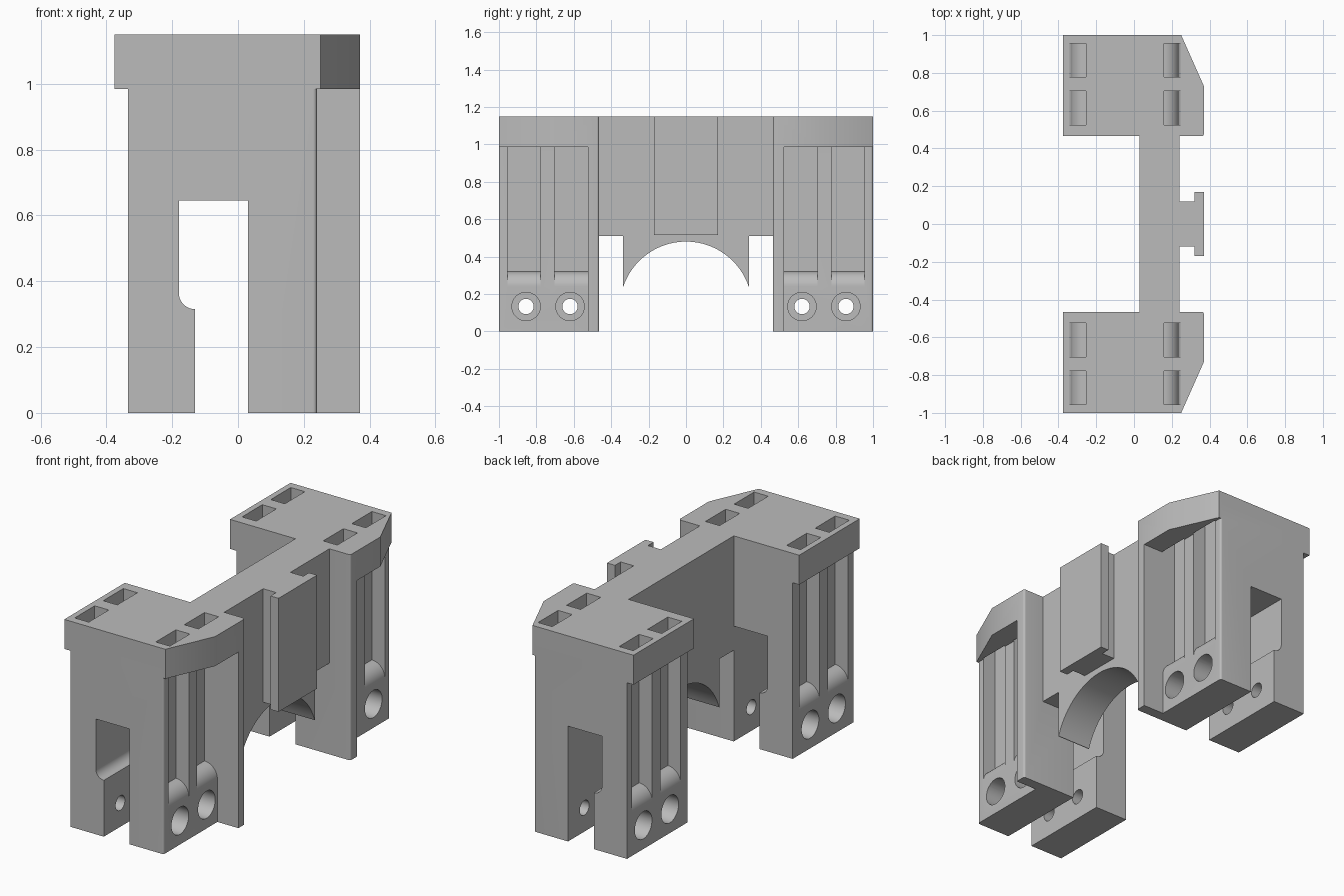
import bpy
import bmesh
from math import cos, sin, radians
from mathutils import Matrix, Vector

if "Cube" in bpy.data.objects:
    bpy.data.objects.remove(bpy.data.objects["Cube"], do_unlink=True)

grey = bpy.data.materials.new("light_grey")
grey.use_nodes = True
grey.diffuse_color = (0.5, 0.5, 0.5, 1)
grey.node_tree.nodes["Principled BSDF"].inputs["Base Color"].default_value = (0.5, 0.5, 0.5, 1)


def arc(ca, cb, r, start, end, n=16):
    angles = [radians(start + (end - start) * i / n) for i in range(n + 1)]
    return [(ca + r * cos(t), cb + r * sin(t)) for t in angles]


def prism(name, profile, axis, lo, hi):
    """Extrude a 2D profile along an axis; the profile uses the other two axes in order."""
    def place(a, b, t):
        return {"x": (t, a, b), "y": (a, t, b), "z": (a, b, t)}[axis]
    bm = bmesh.new()
    base = bm.faces.new([bm.verts.new(place(a, b, lo)) for a, b in profile])
    ext = bmesh.ops.extrude_face_region(bm, geom=[base])
    moved = [v for v in ext["geom"] if isinstance(v, bmesh.types.BMVert)]
    bmesh.ops.translate(bm, verts=moved, vec=Vector(place(0, 0, hi - lo)))
    bmesh.ops.recalc_face_normals(bm, faces=bm.faces)
    mesh = bpy.data.meshes.new(name)
    bm.to_mesh(mesh)
    bm.free()
    mesh.materials.append(grey)
    obj = bpy.data.objects.new(name, mesh)
    bpy.context.collection.objects.link(obj)
    return obj


def box(name, x, y, z):
    return prism(name, [(x[0], y[0]), (x[1], y[0]), (x[1], y[1]), (x[0], y[1])], "z", *z)


def combine(target, other, operation):
    mod = target.modifiers.new(operation, "BOOLEAN")
    mod.operation, mod.solver, mod.object = operation, "EXACT", other
    bpy.context.view_layer.objects.active = target
    bpy.ops.object.modifier_apply(modifier=mod.name)
    bpy.data.objects.remove(other, do_unlink=True)


IN, OUT = 0.465, 1.0          # tower extent along y
FACE, BACK = 0.24, -0.335     # tower side faces
R = 0.012                     # small rounded corners


def other_side(x):
    return FACE + BACK - x


# Tower footprint with a flange on its inner edge
foot = [(BACK, IN)] + arc(0.37 - R, IN + R, R, -90, 0, 5)
foot += [(0.37, 0.525), (FACE, 0.525)] + arc(FACE - R, OUT - R, R, 0, 90, 5) + [(BACK, OUT)]
tower = prism("bracket_body", foot, "z", 0, 1.1)

# Overhanging cap with a chamfered outer corner
cap = [(-0.375, IN)] + arc(0.37 - R, IN + R, R, -90, 0, 5)
cap += [(0.37, 0.73), (0.25, OUT), (-0.375, OUT)]
combine(tower, prism("cap", cap, "z", 0.985, 1.15), "UNION")

# Stepped slot that splits the tower into two feet
slot = [(-0.18, 0.645), (0.03, 0.645), (0.03, -0.1), (-0.13, -0.1)]
slot += arc(-0.13, 0.365, 0.05, 270, 180)
combine(tower, prism("foot_slot", slot, "y", 0.3, 1.2), "DIFFERENCE")

# Vertical channels with a rounded lower lip, on both sides
channel = arc(0.16, 0.24, 0.08, 90, 0) + [(0.247, 0.24), (0.247, 1.3), (0.16, 1.3)]
mirrored = [(other_side(x), z) for x, z in channel]
for y0, y1 in ((0.525, 0.703), (0.778, 0.955)):
    for profile in (channel, mirrored):
        combine(tower, prism("channel", profile, "y", y0, y1), "DIFFERENCE")

# Counterbored screw holes
for y in (0.62, 0.855):
    through = arc(y, 0.133, 0.041, 0, 360, 32)[:-1]
    combine(tower, prism("screw_hole", through, "x", -0.6, 0.6), "DIFFERENCE")
    bore = arc(y, 0.133, 0.076, 0, 360, 40)[:-1]
    for a, b in ((0.09, 0.5), (-0.5, other_side(0.09))):
        combine(tower, prism("counterbore", bore, "x", a, b), "DIFFERENCE")

# Opposite tower
twin = tower.copy()
twin.data = tower.data.copy()
twin.data.transform(Matrix.Scale(-1, 4, (0, 1, 0)))
twin.data.flip_normals()
bpy.context.collection.objects.link(twin)

# Bridge wall with an arched saddle underneath
wall = [(-0.48, 1.15), (-0.48, 0.51), (-0.337, 0.51), (-0.337, 0.24)]
wall += arc(0, 0.126, 0.354, 161, 19, 40)
wall += [(0.337, 0.24), (0.337, 0.51), (0.48, 0.51), (0.48, 1.15)]
bridge = prism("bridge", wall, "x", 0.03, FACE)

# T-shaped rail on the bridge
rail = [(0.2, -0.12), (0.32, -0.12), (0.32, -0.17), (0.37, -0.17)]
rail += [(x, -y) for x, y in reversed(rail)]
combine(bridge, prism("rail", rail, "z", 0.515, 1.15), "UNION")

combine(tower, bridge, "UNION")
combine(tower, twin, "UNION")

bpy.ops.object.select_all(action="DESELECT")
tower.select_set(True)
bpy.context.view_layer.objects.active = tower
bpy.ops.object.shade_smooth_by_angle(angle=radians(30))
